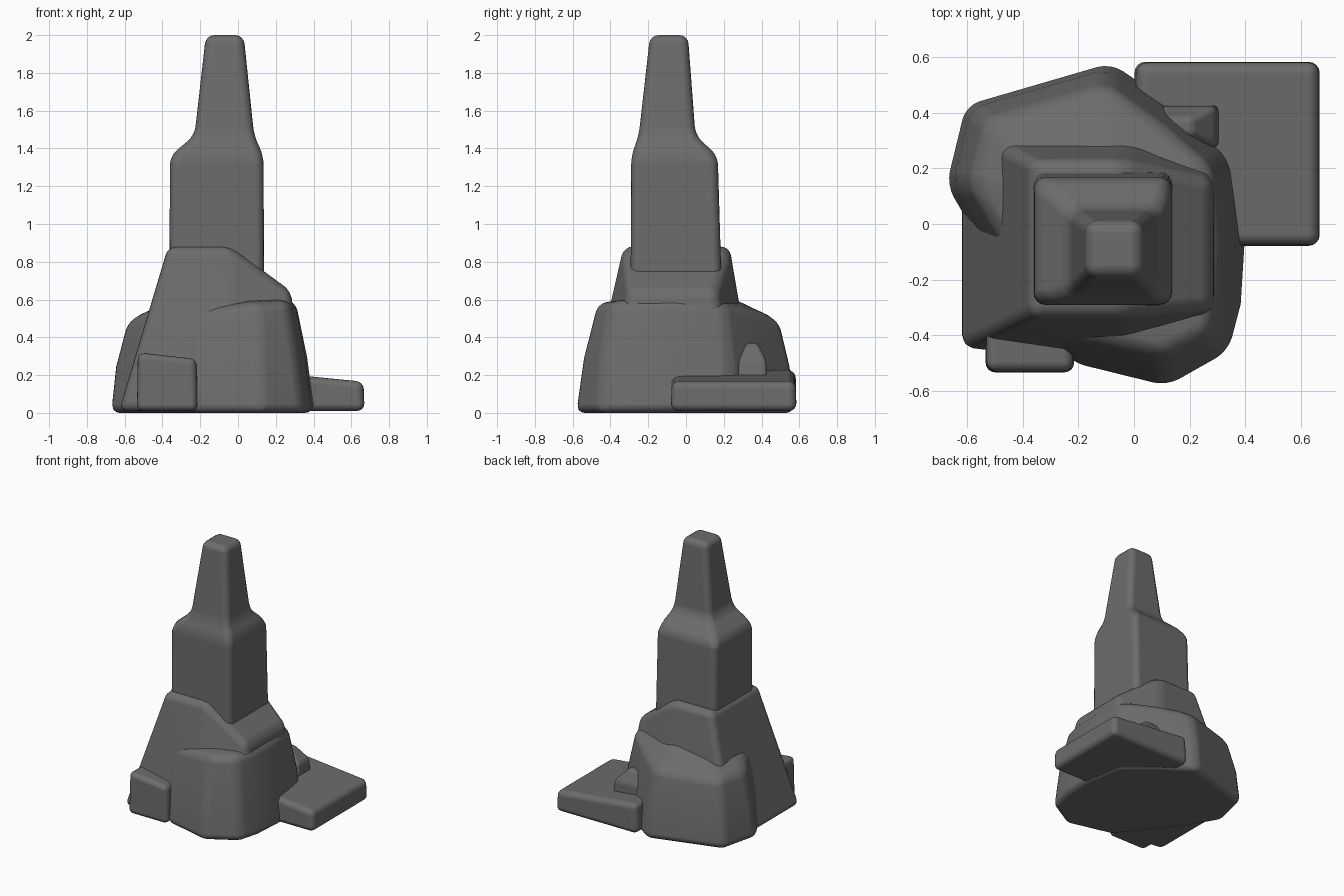
import bpy, bmesh
from math import radians

if "Cube" in bpy.data.objects:
    bpy.data.objects.remove(bpy.data.objects["Cube"])

# Dark stone
stone = bpy.data.materials.new("dark_stone")
stone.diffuse_color = (0.15, 0.15, 0.15, 1.0)
stone.use_nodes = True
stone.node_tree.nodes["Principled BSDF"].inputs["Base Color"].default_value = stone.diffuse_color


def finish(name, bm, bevel):
    bmesh.ops.recalc_face_normals(bm, faces=bm.faces)
    mesh = bpy.data.meshes.new(name)
    bm.to_mesh(mesh)
    bm.free()
    mesh.materials.append(stone)
    for p in mesh.polygons:
        p.use_smooth = True
    obj = bpy.data.objects.new(name, mesh)
    bpy.context.collection.objects.link(obj)
    mod = obj.modifiers.new("soft_edges", 'BEVEL')
    mod.width = bevel
    mod.segments = 4
    mod.limit_method = 'ANGLE'
    mod.angle_limit = radians(12)
    mod.harden_normals = True
    return obj


def loft(name, rings, bevel):
    bm = bmesh.new()
    vs = [[bm.verts.new(p) for p in ring] for ring in rings]
    n = len(vs[0])
    for a, b in zip(vs, vs[1:]):
        for i in range(n):
            j = (i + 1) % n
            bm.faces.new((a[i], a[j], b[j], b[i]))
    bm.faces.new(vs[0][::-1])
    bm.faces.new(vs[-1])
    return finish(name, bm, bevel)


def hull(name, points, bevel):
    bm = bmesh.new()
    for p in points:
        bm.verts.new(p)
    bmesh.ops.convex_hull(bm, input=bm.verts[:])
    bmesh.ops.dissolve_limit(bm, angle_limit=radians(6), verts=bm.verts[:], edges=bm.edges[:])
    return finish(name, bm, bevel)


def rect(x0, x1, y0, y1, z0, z1=None):
    # z0 at the left side, z1 at the right side
    z1 = z0 if z1 is None else z1
    return [(x0, y0, z0), (x1, y0, z1), (x1, y1, z1), (x0, y1, z0)]


# Tall stepped spire
loft("spire", [
    rect(-0.365, 0.14, -0.295, 0.20, 0.3),
    rect(-0.36, 0.135, -0.29, 0.168, 1.36),
    rect(-0.23, 0.085, -0.25, 0.05, 1.47),
    rect(-0.17, 0.03, -0.19, 0.01, 2.0),
], 0.045)

# Sloped rock around the foot of the spire
hull("middle_rock", [
    (-0.63, -0.45, 0.01), (0.0, -0.53, 0.01), (0.36, -0.45, 0.01),
    (0.36, 0.25, 0.01), (0.05, 0.38, 0.01), (-0.63, 0.36, 0.01),
    (-0.37, -0.33, 0.88), (-0.04, -0.33, 0.88), (0.28, -0.30, 0.645),
    (0.28, 0.16, 0.645), (-0.04, 0.23, 0.88), (-0.37, 0.23, 0.88),
], 0.045)

# Broad base rock: foot outline, shoulder outline, hidden crown
foot = [(-0.22, -0.505), (0.12, -0.59), (0.345, -0.46), (0.39, -0.29), (0.405, -0.06),
        (0.36, 0.25), (0.16, 0.42), (-0.08, 0.585), (-0.61, 0.43), (-0.68, 0.14), (-0.54, -0.10)]
shoulder = [(-0.28, -0.395, 0.53), (0.10, -0.475, 0.58), (0.265, -0.40, 0.59),
            (0.30, -0.26, 0.59), (0.305, -0.06, 0.59), (0.28, 0.20, 0.58), (0.11, 0.35, 0.54),
            (-0.10, 0.50, 0.49), (-0.53, 0.38, 0.48), (-0.59, 0.14, 0.49), (-0.46, -0.08, 0.53)]
belly = [(0.5 * (a + c) * 1.03, 0.5 * (b + d) * 1.03, 0.5 * e)
         for (a, b), (c, d, e) in zip(foot, shoulder)]
crown = [(x * 0.5 - 0.04, y * 0.5, 0.61) for x, y, z in shoulder]
loft("base_rock", [[(x, y, 0.0) for x, y in foot], belly, shoulder, crown], 0.05)

# Flat slab on the right
loft("side_slab", [
    rect(0.0, 0.67, -0.08, 0.585, 0.01),
    rect(0.01, 0.665, -0.075, 0.58, 0.23, 0.165),
], 0.04)

# Small block at the front left
loft("front_block", [
    rect(-0.535, -0.215, -0.535, -0.30, 0.01),
    rect(-0.53, -0.22, -0.53, -0.30, 0.32, 0.285),
], 0.035)

# Small stone between the slab and the base
loft("small_stone", [
    rect(0.10, 0.315, 0.27, 0.43, 0.1),
    rect(0.10, 0.295, 0.28, 0.425, 0.28),
    rect(0.10, 0.21, 0.32, 0.38, 0.37),
], 0.02)
